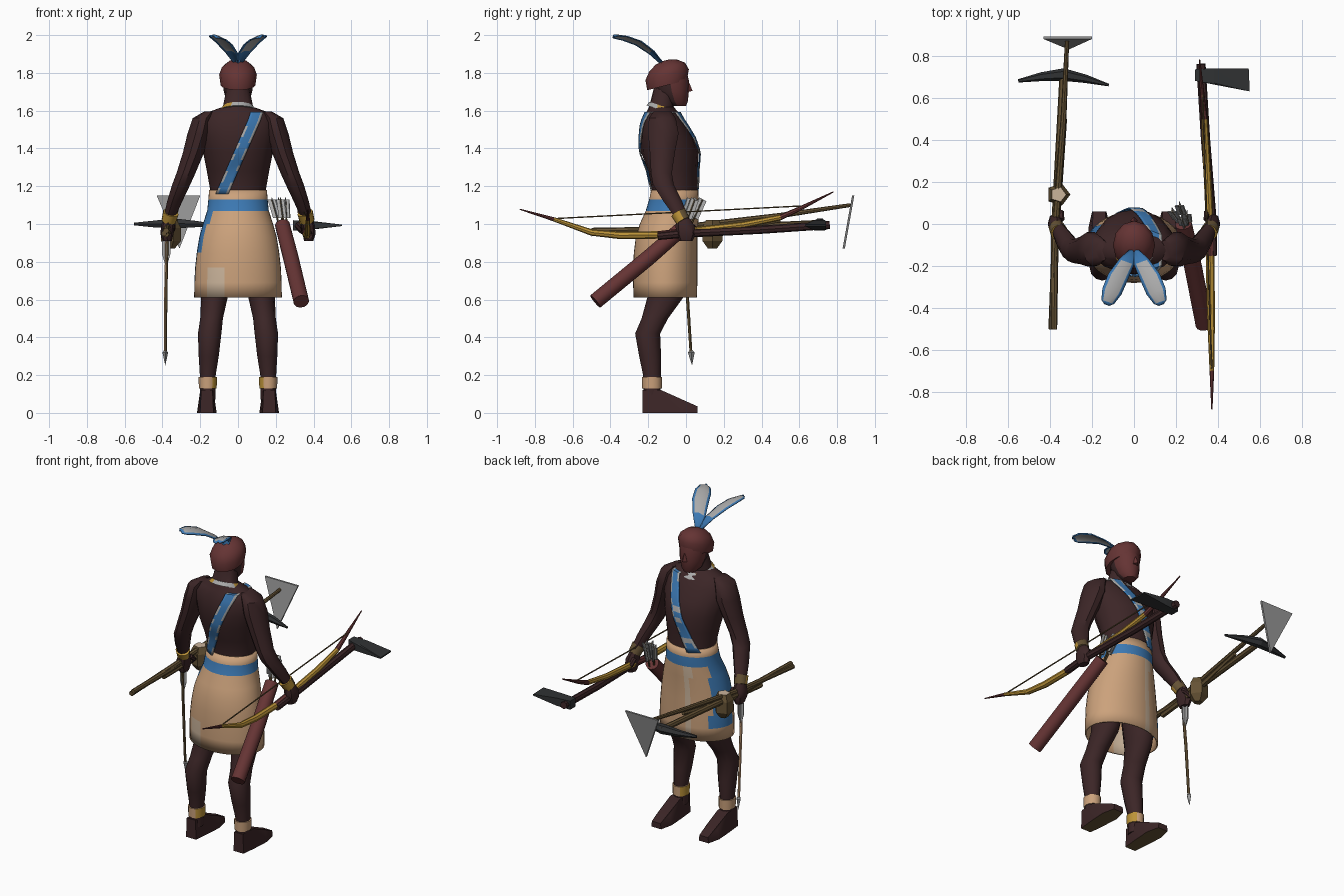
import bpy, bmesh, math, random
from mathutils import Vector

random.seed(4)
if "Cube" in bpy.data.objects:
    bpy.data.objects.remove(bpy.data.objects["Cube"])

COLOURS = {
    "skin": (.045, .019, .02), "red_leather": (.13, .034, .034), "tan_hide": (.6, .36, .2),
    "blue_cloth": (.045, .19, .45), "feather_grey": (.4, .4, .4), "gold_wood": (.5, .29, .04),
    "olive_wood": (.13, .085, .035), "dark_iron": (.03, .032, .034),
    "pale_hide": (.6, .46, .33), "steel": (.3, .3, .3)}
MATS = {}
for label, rgb in COLOURS.items():
    m = bpy.data.materials.new(label)
    m.use_nodes = True
    m.diffuse_color = (*rgb, 1)
    bsdf = m.node_tree.nodes["Principled BSDF"]
    bsdf.inputs["Base Color"].default_value = (*rgb, 1)
    bsdf.inputs["Roughness"].default_value = .8
    MATS[label] = m


def finish(name, bm, mats, rule=None, smooth=40):
    """Store the mesh; rule(face centre, normal) gives an index into mats."""
    mats = mats.split()
    bmesh.ops.recalc_face_normals(bm, faces=bm.faces)
    if rule:
        for f in bm.faces:
            f.material_index = rule(f.calc_center_median(), f.normal)
    me = bpy.data.meshes.new(name)
    bm.to_mesh(me)
    bm.free()
    for label in mats:
        me.materials.append(MATS[label])
    if smooth:
        me.shade_smooth()
        me.set_sharp_from_angle(angle=math.radians(smooth))
    ob = bpy.data.objects.new(name, me)
    bpy.context.collection.objects.link(ob)
    return ob


def skin_rings(bm, rings, caps):
    loops = [[bm.verts.new(p) for p in ring] for ring in rings]
    n = len(loops[0])
    for a, b in zip(loops, loops[1:]):
        for i in range(n):
            bm.faces.new((a[i], a[(i + 1) % n], b[(i + 1) % n], b[i]))
    if caps:
        bm.faces.new(loops[0])
        bm.faces.new(loops[-1])


def loft(name, rings, n, mats, rule=None, caps=True, smooth=40, tilt=0):
    """Stack of level ellipses given as x, y, z, rx, ry."""
    bm = bmesh.new()
    circle = [(math.cos(2 * math.pi * i / n), math.sin(2 * math.pi * i / n)) for i in range(n)]
    skin_rings(bm, [[(x + rx * c, y + ry * s, z + tilt * ry * s) for c, s in circle]
                    for x, y, z, rx, ry in rings], caps)
    return finish(name, bm, mats, rule, smooth)


def rod(name, pts, n, mats, rule=None, smooth=40):
    """Round bar through points given as x, y, z, radius."""
    bm = bmesh.new()
    ctr = [Vector(p[:3]) for p in pts]
    rings = []
    for i, p in enumerate(pts):
        d = ctr[min(i + 1, len(pts) - 1)] - ctr[max(i - 1, 0)]
        q = d.to_track_quat('Z', 'Y')
        rings.append([ctr[i] + q @ Vector((p[3] * math.cos(2 * math.pi * k / n),
                                           p[3] * math.sin(2 * math.pi * k / n), 0)) for k in range(n)])
    skin_rings(bm, rings, True)
    return finish(name, bm, mats, rule, smooth)


def hull(name, pts, mats, rule=None, smooth=0):
    bm = bmesh.new()
    for p in pts:
        bm.verts.new(p)
    bmesh.ops.convex_hull(bm, input=bm.verts)
    return finish(name, bm, mats, rule, smooth)


# Torso and neck
TORSO = [(0, -.06, 1.05, .15, .12), (0, -.06, 1.18, .147, .12), (0, -.07, 1.28, .165, .13),
         (0, -.085, 1.38, .185, .153), (0, -.1, 1.46, .2, .14), (0, -.12, 1.54, .2, .115),
         (0, -.125, 1.59, .165, .085), (0, -.13, 1.62, .08, .065), (0, -.11, 1.72, .06, .06)]
loft("torso", TORSO, 16, "skin")

# Head, nose and cap
loft("head", [(0, -.045, 1.625, .035, .045), (0, -.06, 1.65, .06, .07), (0, -.075, 1.7, .075, .09),
              (0, -.085, 1.76, .083, .1), (0, -.09, 1.82, .075, .09)], 12, "skin red_leather",
     lambda c, n: int(c.y > -.06))
hull("nose", [(-.018, .015, 1.7), (.018, .015, 1.7), (0, .035, 1.705), (0, .012, 1.76), (0, -.01, 1.7)],
     "red_leather")
loft("cap", [(0, -.1, 1.735, .092, .105), (0, -.1, 1.79, .1, .115), (0, -.1, 1.83, .085, .095),
             (0, -.105, 1.858, .05, .055), (0, -.105, 1.867, .015, .015)], 12, "red_leather", tilt=.25)

# Pair of curved feathers with coloured rims
for s, side in ((1, "left"), (-1, "right")):
    bm = bmesh.new()
    rows = [(.005, -.12, 1.845, .012), (.035, -.18, 1.91, .036), (.075, -.25, 1.96, .046),
            (.105, -.32, 1.985, .045), (.125, -.37, 1.992, .03), (.13, -.385, 1.99, .012)]
    grid = [[bm.verts.new((s * (x + k * w), y + k * w * .35, z + .012 * (1 - abs(k)) + k * w * .2))
             for k in (-1, -.72, 0, .72, 1)] for x, y, z, w in rows]
    for a, b in zip(grid, grid[1:]):
        for i in range(4):
            f = bm.faces.new((a[i], a[i + 1], b[i + 1], b[i]))
            f.material_index = int(i in (0, 3) or b is grid[-1] or a is grid[0])
    ob = finish(side + "_feather", bm, "feather_grey blue_cloth")
    ob.modifiers.new("thickness", 'SOLIDIFY').thickness = .006

# Arms, hands, legs, feet and bands on both sides
for s, side in ((1, "left"), (-1, "right")):
    loft(side + "_arm", [(s * .15, -.125, 1.595, .03, .05), (s * .185, -.125, 1.56, .055, .075),
                         (s * .205, -.12, 1.48, .062, .085), (s * .235, -.125, 1.38, .056, .07),
                         (s * .275, -.13, 1.27, .05, .058), (s * .3, -.12, 1.21, .048, .058),
                         (s * .335, -.07, 1.12, .04, .052), (s * .365, -.02, 1.03, .03, .036)], 10, "skin")
    rod(side + "_bracelet", [(s * .355, -.04, 1.06, .042), (s * .368, -.015, 1.015, .038)], 10,
        "gold_wood olive_wood", lambda c, n: int(n.y > 0))
    loft(side + "_hand", [(s * .365, -.015, 1.03, .028, .035), (s * .372, -.005, .99, .036, .05),
                          (s * .376, 0, .945, .034, .052), (s * .374, 0, .91, .024, .035)], 8, "skin")
    rod(side + "_thumb", [(s * .345, .02, 1.0, .014), (s * .345, .055, .97, .014),
                          (s * .365, .065, .94, .008)], 6, "skin")
    loft(side + "_leg", [(s * .16, -.18, .07, .04, .045), (s * .16, -.18, .2, .042, .047),
                         (s * .155, -.19, .3, .053, .058), (s * .15, -.203, .42, .062, .066),
                         (s * .14, -.165, .5, .06, .07), (s * .125, -.11, .61, .07, .095),
                         (s * .115, -.095, .75, .085, .115), (s * .09, -.09, .95, .08, .115)], 12, "skin")
    loft(side + "_anklet", [(s * .16, -.18, .13, .047, .052), (s * .16, -.18, .19, .049, .054)], 12,
         "tan_hide gold_wood", lambda c, n: int(n.x * s < -.3))
    fx = s * .165
    outline = [(.035, -.23, .03, .12), (.045, -.13, .035, .12), (.052, -.02, .04, .062), (.034, .06, .03, .035)]
    hull(side + "_foot", [(fx + k * (w if z == 0 else t), y, z) for w, y, t, h in outline
                          for k in (-1, 1) for z in (0, h * .35, h)], "skin olive_wood",
         lambda c, n: int(n.z < -.6), smooth=35)


# Kilt with a side drape, pale stripe and patches
def kilt_rule(c, n):
    a = math.degrees(math.atan2(c.y + .1, c.x)) % 360
    if c.z > 1.13:
        return 0
    if c.z > 1.07 or (150 < a < 205 and c.z > .69 + .2 * (a > 190)):
        return 1
    if 98 < a < 114 or (c.z < .78 and 215 < a < 250 and random.random() < .6):
        return 2
    return 0


profile = [(0, -.11, .61, .232, .168), (0, -.11, .69, .231, .17), (0, -.11, .77, .227, .17),
           (0, -.108, .85, .218, .168), (0, -.103, .93, .205, .163), (0, -.09, 1.0, .186, .155),
           (0, -.072, 1.07, .163, .141), (0, -.064, 1.13, .157, .131), (0, -.06, 1.18, .153, .124)]
kilt = loft("kilt", profile, 40, "tan_hide blue_cloth pale_hide", kilt_rule, caps=False)
kilt.modifiers.new("thickness", 'SOLIDIFY').thickness = .008


# Shoulder sash that follows the torso
def surface_y(x, z, face):
    for lo, hi in zip(TORSO, TORSO[1:]):
        if lo[2] <= z <= hi[2]:
            t = (z - lo[2]) / (hi[2] - lo[2])
            cy, rx, ry = (lo[i] + t * (hi[i] - lo[i]) for i in (1, 3, 4))
            return cy + face * (ry * math.sqrt(max(0, 1 - (x / rx) ** 2)) + .012)


bm = bmesh.new()
heights = [1.16 + .03 * i for i in range(15)]
track = [(z, 1) for z in heights] + [(z, -1) for z in reversed(heights)]
grid = []
for z, face in track:
    cx = -.085 + (z - 1.16) * .44
    grid.append([bm.verts.new((cx + k, surface_y(cx + k, z, face), z + .012 * (z > 1.57)))
                 for k in (-.034, -.02, .02, .034)])
for a, b in zip(grid, grid[1:]):
    for i in range(3):
        f = bm.faces.new((a[i], a[i + 1], b[i + 1], b[i]))
        f.material_index = int(random.random() < (.12 if i == 1 else .5))
sash = finish("shoulder_sash", bm, "blue_cloth feather_grey")
sash.modifiers.new("thickness", 'SOLIDIFY').thickness = .006
loft("necklace", [(0, -.118, 1.6, .1, .092), (0, -.122, 1.625, .078, .072)], 16, "gold_wood feather_grey",
     lambda c, n: int(random.random() < .4), tilt=-.3)

# Quiver with fletched arrows on the left hip
rod("quiver", [(.335, -.48, .59, .042), (.28, -.2, .82, .042), (.235, .0, .995, .04)], 12, "red_leather")
for i, (dx, dy) in enumerate([(-.018, 0), (.018, -.01), (0, .02), (.005, -.025)]):
    base, tip = Vector((.24 + dx, dy, .98)), Vector((.215 + dx * 2, .06 + dy * 1.4, 1.13))
    rod("quiver_arrow_%d" % i, [(*base, .005), (*tip, .005)], 6, "olive_wood")
    for j, w in enumerate((Vector((.02, 0, 0)), Vector((0, .018, -.01)))):
        mid, t = base.lerp(tip, .35), Vector((.002, .002, 0))
        hull("quiver_fletching_%d_%d" % (i, j), [p + k * w + e for p in (mid, tip)
             for k in (-1, 1) for e in (t, -t)], "feather_grey")

# Bow and string in the left hand
rod("bow", [(.37, -.88, 1.078, .003), (.37, -.7, 1.025, .011), (.367, -.5, .955, .017), (.364, -.35, .94, .02),
            (.362, -.15, .942, .02), (.36, 0, .96, .019), (.345, .3, .995, .017), (.335, .5, 1.035, .015),
            (.325, .6, 1.08, .012), (.312, .78, 1.17, .003)], 8, "gold_wood red_leather",
    lambda c, n: int(c.y < -.7 or c.y > .5 or -.15 < c.y < 0))
rod("bowstring", [(.37, -.71, 1.028, .004), (.325, .64, 1.097, .004)], 6, "olive_wood")

# Hatchet in the left hand
rod("hatchet_handle", [(.375, -.15, .935, .02), (.372, 0, .95, .022), (.34, .4, .97, .022),
                       (.318, .76, .995, .022)], 8, "skin")
hull("hatchet_head", [(x, y, .993 + k * h) for x, y, h in
     ((.29, .68, .027), (.29, .735, .027), (.38, .74, .024), (.38, .67, .024), (.545, .74, .004), (.55, .63, .004))
     for k in (-1, 1)], "dark_iron")

# Hoe, pick and club in the right hand
rod("hoe_shaft", [(-.392, -.5, .95, .015), (-.372, 0, .985, .016), (-.335, .5, 1.045, .014),
                  (-.318, .87, 1.1, .01)], 8, "olive_wood")
hull("hoe_blade", [(x, y + k, z) for x, y, z in ((-.43, .885, 1.15), (-.2, .885, 1.15), (-.31, .835, .87))
                   for k in (-.006, .006)], "steel")
rod("pick_handle", [(-.38, -.5, .965, .015), (-.375, 0, .97, .018), (-.335, .73, 1.005, .018)], 8, "olive_wood")
rod("pick_head", [(-.55, .68, 1.0, .008), (-.44, .7, 1.0, .021), (-.335, .71, 1.003, .03),
                  (-.23, .69, 1.0, .02), (-.12, .66, .995, .006)], 6, "dark_iron", smooth=20)
rod("club_handle", [(-.38, -.2, .945, .016), (-.36, .15, .965, .018), (-.33, .5, 1.02, .012)], 6, "olive_wood")
loft("club_head", [(-.36, .14, .87, .025, .025), (-.36, .14, .91, .058, .055), (-.36, .14, .98, .058, .055),
                   (-.36, .14, 1.02, .038, .036)], 5, "olive_wood pale_hide",
     lambda c, n: int(n.z > .4), smooth=0)

# Arrow hanging from the right hand
rod("hanging_arrow", [(-.375, -.02, .97, .009), (-.382, .005, .65, .009), (-.385, .027, .31, .008)], 6, "tan_hide olive_wood",
    lambda c, n: int(n.x > 0))
hull("hanging_arrow_tip", [(-.385, .032, .25), (-.4, .028, .32), (-.37, .028, .32),
                           (-.385, .01, .32), (-.385, .046, .32), (-.385, .026, .34)], "steel")
for j, (wx, wy) in enumerate(((.022, .002), (.002, .022))):
    hull("hanging_fletching_%d" % j, [(-.38 + a * wx * w, b * wy * w, z) for z, w in ((.91, 1), (.84, 1), (.78, .2))
         for a in (-1, 1) for b in (-1, 1)], "feather_grey")
